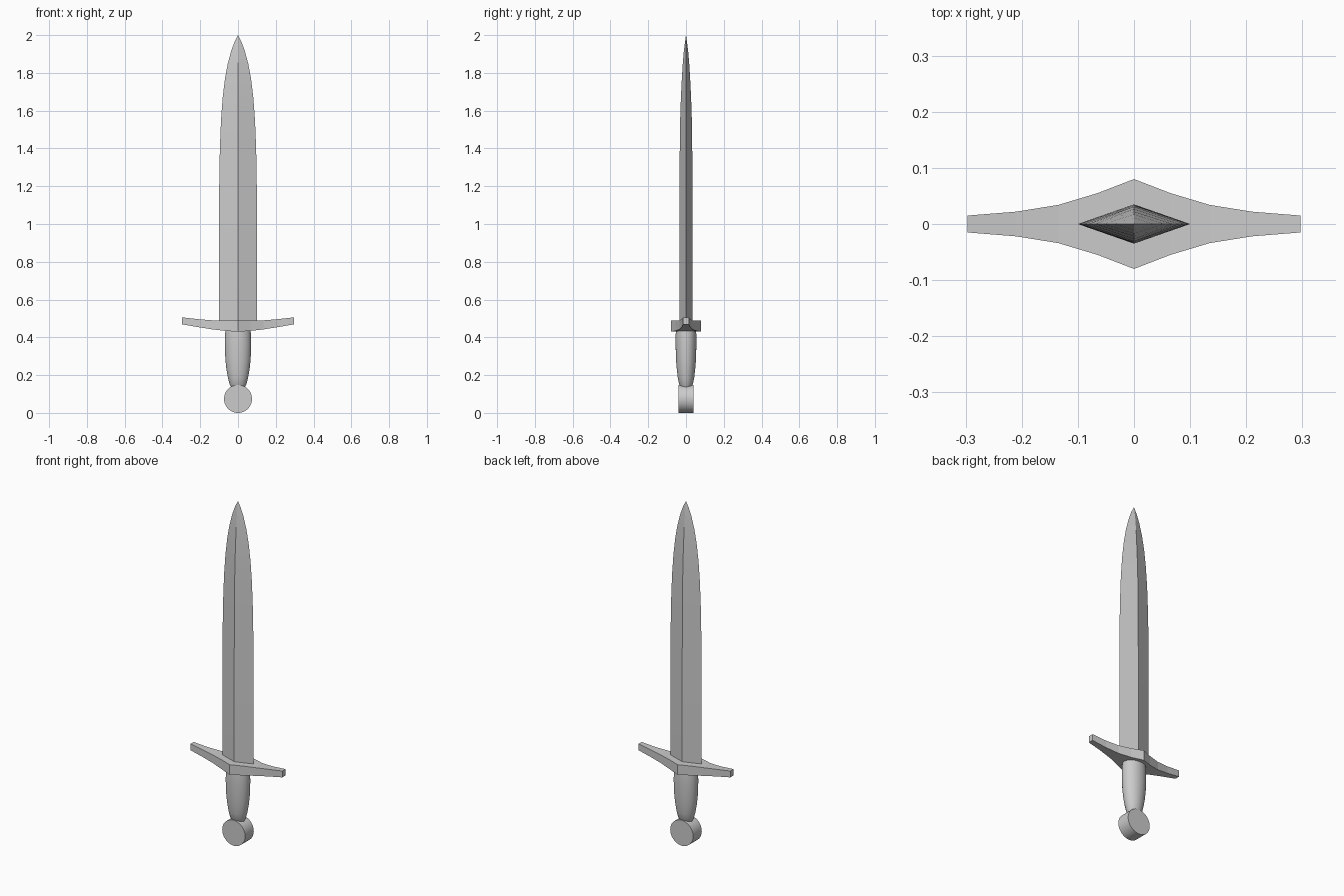
import bpy, bmesh, math

if "Cube" in bpy.data.objects:
    bpy.data.objects.remove(bpy.data.objects["Cube"])


def loft(name, rings, smooth=None):
    """Skin a list of equal-length vertex rings, capping both ends."""
    bm = bmesh.new()
    vr = [[bm.verts.new(p) for p in r] for r in rings]
    n = len(vr[0])
    for a, b in zip(vr, vr[1:]):
        for i in range(n):
            j = (i + 1) % n
            bm.faces.new((a[i], a[j], b[j], b[i]))
    bm.faces.new(vr[0][::-1])
    bm.faces.new(vr[-1])
    bmesh.ops.remove_doubles(bm, verts=bm.verts, dist=1e-5)
    bmesh.ops.recalc_face_normals(bm, faces=bm.faces)
    mesh = bpy.data.meshes.new(name)
    bm.to_mesh(mesh)
    bm.free()
    ob = bpy.data.objects.new(name, mesh)
    bpy.context.collection.objects.link(ob)
    if smooth:
        bpy.ops.object.select_all(action='DESELECT')
        ob.select_set(True)
        bpy.context.view_layer.objects.active = ob
        bpy.ops.object.shade_smooth_by_angle(angle=math.radians(smooth))
    return ob


def ellipse(rx, ry, z, n=32):
    return [(rx * math.cos(2 * math.pi * i / n), ry * math.sin(2 * math.pi * i / n), z)
            for i in range(n)]


# Blade: diamond section (z, half width, half thickness) tapering to a point
blade = [(0.46, 0.1, 0.035), (1.1, 0.1, 0.035), (1.25, 0.099, 0.034),
         (1.4, 0.096, 0.033), (1.55, 0.09, 0.031), (1.67, 0.081, 0.027),
         (1.77, 0.069, 0.022), (1.85, 0.054, 0.017), (1.92, 0.035, 0.011),
         (1.965, 0.018, 0.005), (1.999, 0.0005, 0.0005)]
loft("blade", [[(w, 0, z), (0, t, z), (-w, 0, z), (0, -t, z)] for z, w, t in blade], 20)

# Crossguard: mirrored stations (x, half depth, bottom z, top z)
half = [(0, 0.08, 0.43, 0.489), (0.065, 0.055, 0.434, 0.489), (0.135, 0.034, 0.442, 0.49),
        (0.21, 0.022, 0.454, 0.496), (0.297, 0.015, 0.469, 0.506)]
stations = [(-x, d, b, t) for x, d, b, t in half[:0:-1]] + half
loft("crossguard", [[(x, -d, b), (x, d, b), (x, d, t), (x, -d, t)] for x, d, b, t in stations])

# Grip: oval sections
grip = [(0.13, 0.034, 0.024), (0.15, 0.044, 0.036), (0.19, 0.054, 0.044), (0.235, 0.062, 0.049),
        (0.285, 0.067, 0.053), (0.36, 0.07, 0.055), (0.41, 0.069, 0.055), (0.44, 0.066, 0.053)]
loft("grip", [ellipse(rx, ry, z) for z, rx, ry in grip], 40)

# Pommel: round disc facing front and back
loft("pommel", [[(x, y, z + 0.074) for x, z, _ in ellipse(0.074, 0.074, 0, 48)]
                for y in (-0.04, 0.04)], 40)
